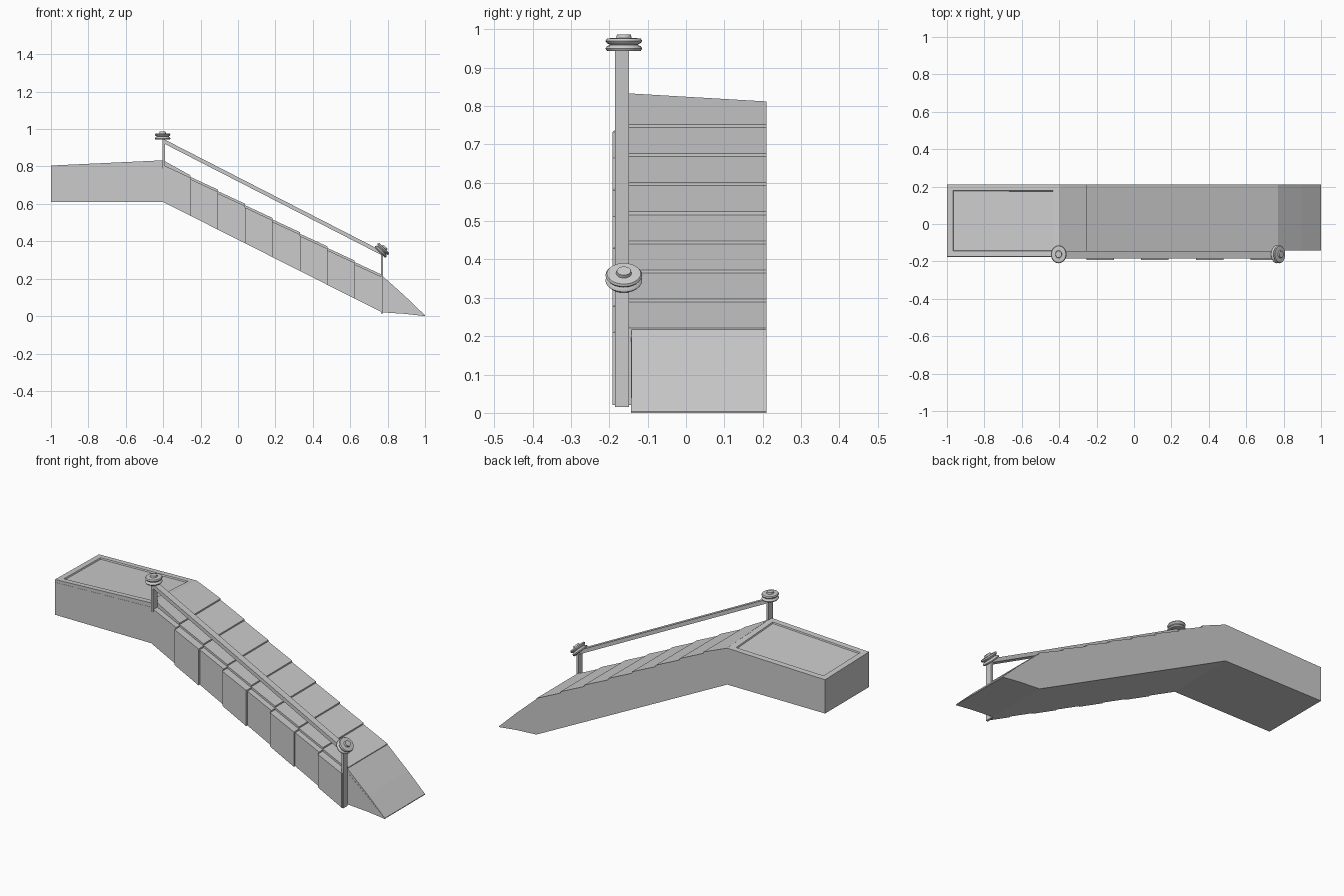
import bpy, bmesh, math
from mathutils import Matrix, Vector

if "Cube" in bpy.data.objects:
    bpy.data.objects.remove(bpy.data.objects["Cube"])


def finish(name, bm):
    bmesh.ops.recalc_face_normals(bm, faces=bm.faces)
    me = bpy.data.meshes.new(name)
    bm.to_mesh(me)
    bm.free()
    ob = bpy.data.objects.new(name, me)
    bpy.context.collection.objects.link(ob)
    return ob


def loft(bm, rings):
    loops = [[bm.verts.new(p) for p in r] for r in rings]
    n = len(loops[0])
    faces = []
    for a, b in zip(loops, loops[1:]):
        faces.append([bm.faces.new((a[i], a[(i + 1) % n], b[(i + 1) % n], b[i]))
                      for i in range(n)])
    bm.faces.new(loops[0])
    bm.faces.new(loops[-1])
    return faces


BACK = 0.21


def section(x, bottom, top_back, top_front, y_inner, y_front, side_top):
    return [(x, BACK, bottom), (x, BACK, top_back), (x, y_inner, top_front),
            (x, y_inner, side_top), (x, y_front, side_top), (x, y_front, bottom)]


# Body: landing, stepped ramp with alternating side panels, pointed foot
X0, X1, N = -0.40, 0.77, 8
rings = [section(-1.0, 0.61, 0.797, 0.805, -0.175, -0.176, 0.79),
         section(X0, 0.61, 0.812, 0.833, -0.175, -0.176, 0.81)]
for i in range(N):
    for j in (i, i + 1):
        t = j / N
        x = X0 + (X1 - X0) * t
        low = 0.61 - 0.59 * t
        top = 0.824 - 0.607 * t + (0.004 if j > i else -0.004)
        back, front = (0.812, 0.833) if j == 0 else (top, top)
        y_front = -0.192 if i % 2 else -0.181
        rings.append(section(x, low, back, front, -0.148, y_front, top - 0.012))
for x, low, top in ((X1, 0.02, 0.217), (0.895, 0.012, 0.105), (1.0, 0.0, 0.004)):
    rings.append(section(x, low, top, top, -0.142, -0.143, low + 0.9 * (top - low)))

bm = bmesh.new()
faces = loft(bm, rings)
bmesh.ops.recalc_face_normals(bm, faces=bm.faces)
# Shallow recessed panel in the landing
landing = faces[0][1]
bmesh.ops.inset_individual(bm, faces=[landing], thickness=0.045)
bmesh.ops.inset_individual(bm, faces=[landing], thickness=0.004, depth=-0.007)
finish("stair_body", bm)


# Handrail and posts
def bar(name, outline, y0=-0.185, y1=-0.148):
    bm = bmesh.new()
    loft(bm, [[(x, y, z) for x, z in outline] for y in (y0, y1)])
    return finish(name, bm)


def post(name, x, z0, z1):
    return bar(name, [(x - .006, z0), (x + .006, z0), (x + .006, z1), (x - .006, z1)])


post("upper_post", X0 + 0.003, 0.79, 0.945)
post("lower_post", X1, 0.015, 0.345)
bar("handrail", [(X0, 0.925), (X1, 0.325), (X1, 0.348), (X0, 0.948)])


# Rounded double-disc caps on the posts
PROFILE = [(.70, -.017), (.92, -.016), (1, -.010), (.92, -.004), (.78, -.001),
           (.78, .001), (.92, .004), (1, .010), (.92, .016), (.70, .017),
           (.42, .017), (.38, .026)]


def cap(name, loc, tilt, rx=0.042, ry=0.048, sides=24):
    bm = bmesh.new()
    loft(bm, [[(rx * r * math.cos(2 * math.pi * k / sides),
                ry * r * math.sin(2 * math.pi * k / sides), z)
               for k in range(sides)] for r, z in PROFILE])
    bm.transform(Matrix.Translation(Vector(loc)) @ Matrix.Rotation(tilt, 4, 'Y'))
    ob = finish(name, bm)
    bpy.context.view_layer.objects.active = ob
    ob.select_set(True)
    bpy.ops.object.shade_smooth_by_angle(angle=math.radians(40))
    ob.select_set(False)


cap("upper_cap", (X0 - 0.003, -0.162, 0.96), 0)
cap("lower_cap", (X1, -0.162, 0.352), math.radians(45))
